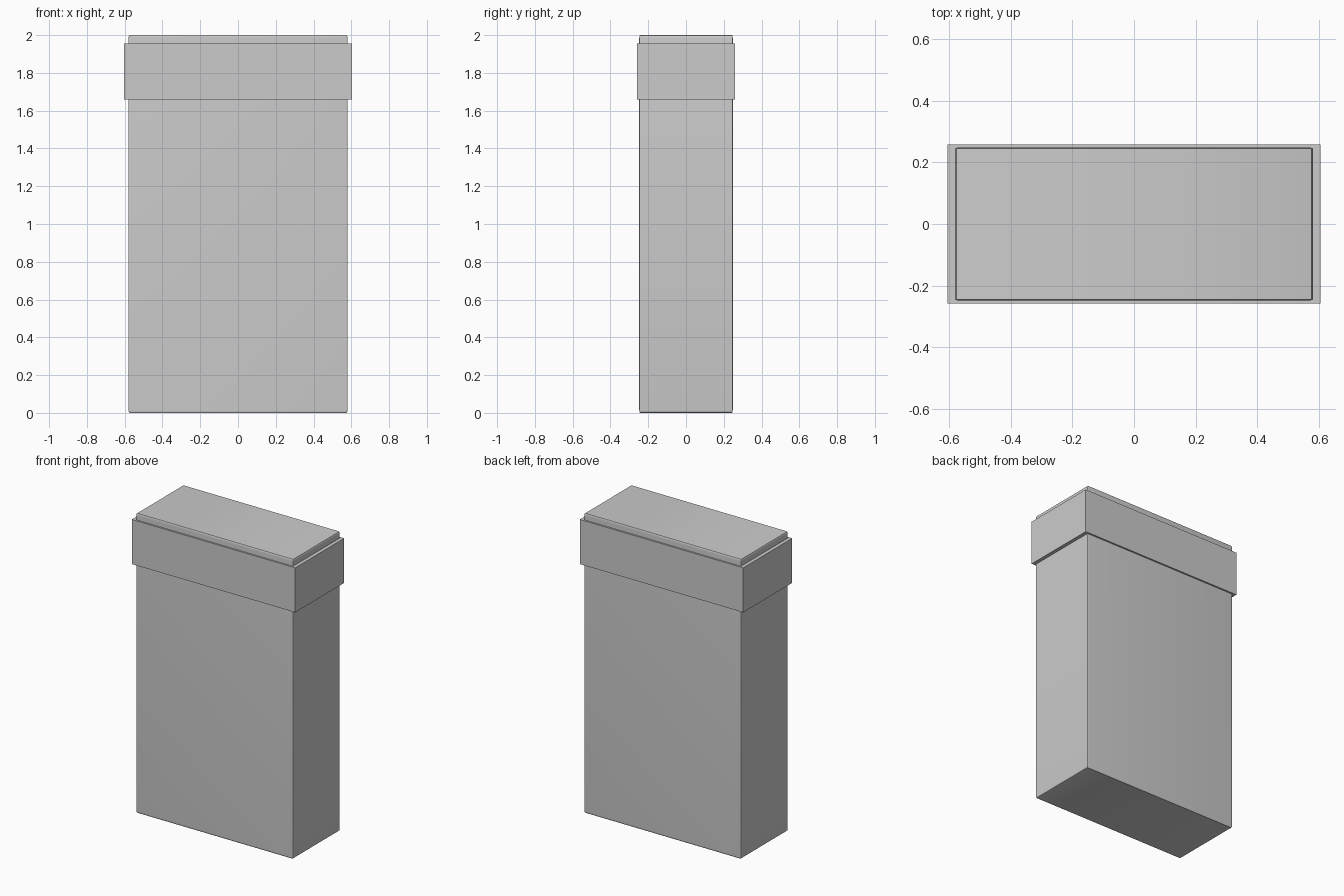
import bpy, bmesh, math
from mathutils import Matrix, Vector

if "Cube" in bpy.data.objects:
    bpy.data.objects.remove(bpy.data.objects["Cube"])


def box(name, size, z_min, round_frac=0.0):
    """Box on the z axis; rounding is applied before scaling so it stretches with the sides."""
    bm = bmesh.new()
    bmesh.ops.create_cube(bm, size=1.0)
    if round_frac:
        bmesh.ops.bevel(bm, geom=bm.edges[:], offset=round_frac, segments=3,
                        profile=0.5, affect='EDGES')
    bmesh.ops.transform(bm, matrix=Matrix.Diagonal(Vector((*size, 1.0))), verts=bm.verts)
    bmesh.ops.translate(bm, vec=(0, 0, z_min + size[2] / 2), verts=bm.verts)
    mesh = bpy.data.meshes.new(name)
    bm.to_mesh(mesh)
    bm.free()
    obj = bpy.data.objects.new(name, mesh)
    bpy.context.collection.objects.link(obj)
    return obj


# Tall slab with finely rounded edges
body = box("body", (1.16, 0.495, 2.0), 0.0, round_frac=0.007)
body.data.shade_smooth()
body.data.set_sharp_from_angle(angle=math.radians(30))

# Sharp-edged collar wrapped around the upper end
box("collar_band", (1.208, 0.517, 0.298), 1.658)
